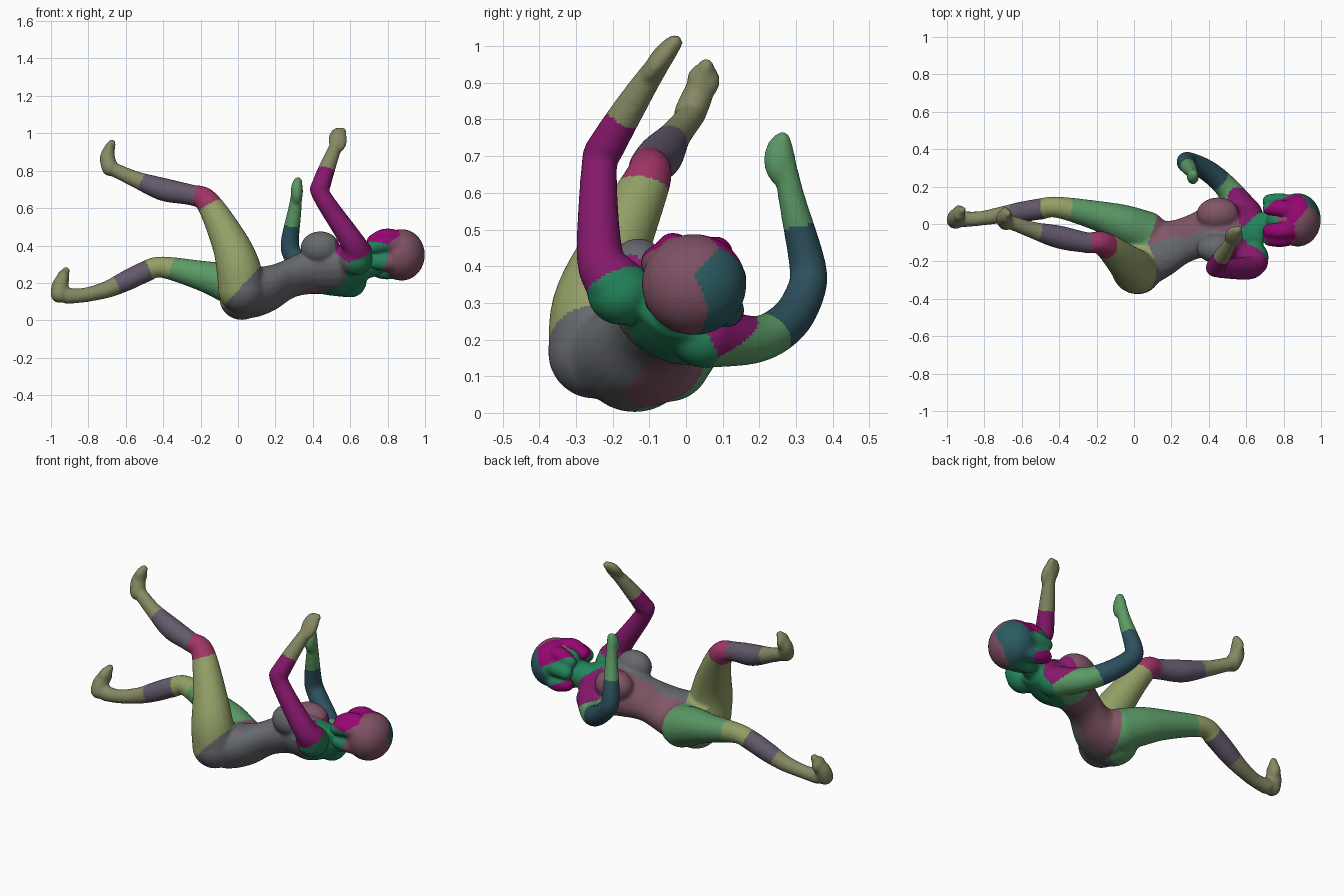
import bpy, bmesh, math
from mathutils import Vector, Matrix, kdtree


def spline(pts, n=5):
    """Catmull-Rom samples through points of any dimension."""
    out = []
    for i in range(len(pts) - 1):
        p = [pts[max(i - 1, 0)], pts[i], pts[i + 1], pts[min(i + 2, len(pts) - 1)]]
        for k in range(n):
            t = k / n
            out.append([0.5 * (2 * b + (c - a) * t + (2 * a - 5 * b + 4 * c - d) * t * t
                               + (3 * b - a - 3 * c + d) * t ** 3) for a, b, c, d in zip(*p)])
    return out + [list(pts[-1])]


def skin(bm, rings):
    """Closed loft over rings given as (centre, side axis, depth axis)."""
    n = 20
    vs = [[bm.verts.new(c + u * math.cos(2 * math.pi * k / n) + w * math.sin(2 * math.pi * k / n))
           for k in range(n)] for c, u, w in rings]
    for a, b in zip(vs, vs[1:]):
        for k in range(n):
            bm.faces.new((a[k], a[(k + 1) % n], b[(k + 1) % n], b[k]))
    bm.faces.new(vs[0][::-1])
    bm.faces.new(vs[-1])


def ball(bm, c, r, tilt=0):
    r = (r, r, r) if isinstance(r, (int, float)) else r
    m = Matrix.LocRotScale(Vector(c), Matrix.Rotation(tilt, 3, 'X'), Vector(r))
    bmesh.ops.create_icosphere(bm, subdivisions=4, radius=1, matrix=m)


def limb(bm, pts):
    """Round tapering tube through (x, y, z, radius) with rounded ends."""
    s = spline(pts)
    u, rings = Vector((0.3, 0.9, 0.2)), []
    for i, p in enumerate(s):
        t = (Vector(s[min(i + 1, len(s) - 1)][:3]) - Vector(s[max(i - 1, 0)][:3])).normalized()
        u = (u - t * u.dot(t)).normalized()
        rings.append((Vector(p[:3]), u * p[3], t.cross(u) * p[3]))
    skin(bm, rings)
    for p in (pts[0], pts[-1]):
        ball(bm, p[:3], p[3])


def finish(name, bm, smooth):
    """Fuse the overlapping volumes into one smooth skin."""
    bmesh.ops.recalc_face_normals(bm, faces=bm.faces)
    me = bpy.data.meshes.new(name)
    bm.to_mesh(me)
    bm.free()
    ob = bpy.data.objects.new(name, me)
    bpy.context.collection.objects.link(ob)
    bpy.context.view_layer.objects.active = ob
    ob.select_set(True)
    r = ob.modifiers.new("fuse", 'REMESH')
    r.mode, r.voxel_size = 'VOXEL', 0.009
    sm = ob.modifiers.new("soften", 'SMOOTH')
    sm.factor, sm.iterations = 0.5, smooth
    for m in ("fuse", "soften"):
        bpy.ops.object.modifier_apply(modifier=m)
    ob.data.polygons.foreach_set("use_smooth", [True] * len(ob.data.polygons))
    ob.select_set(False)
    return ob


def paint(ob, palette):
    """Give every face the colour of its nearest patch centre."""
    spots = [(p, i) for i, (_, ps) in enumerate(palette) for p in ps]
    kd = kdtree.KDTree(len(spots))
    for p, i in spots:
        kd.insert(p, i)
    kd.balance()
    for k, (col, _) in enumerate(palette):
        m = bpy.data.materials.new(f"{ob.name}_tone_{k}")
        m.diffuse_color = (*[c ** 2.2 for c in col], 1)
        ob.data.materials.append(m)
    for f in ob.data.polygons:
        f.material_index = kd.find(f.center)[1]


bm = bmesh.new()

# Torso: x, y, z, half width, half depth, roll in degrees
torso = [(-0.05, -0.15, 0.16, .12, .09, 8), (0.06, -0.155, 0.145, .185, .13, 10),
         (0.19, -0.13, 0.175, .15, .122, 16), (0.30, -0.075, 0.235, .13, .11, 22),
         (0.42, -0.03, 0.27, .15, .122, 28), (0.55, -0.04, 0.267, .172, .122, 28),
         (0.69, -0.035, 0.285, .10, .07, 28)]
rings = []
for x, y, z, w, d, a in spline(torso):
    a = math.radians(a)
    rings.append((Vector((x, y, z)), Vector((0, math.cos(a), -math.sin(a))) * w,
                  Vector((0, math.sin(a), math.cos(a))) * d))
skin(bm, rings)
ball(bm, (0.44, -0.13, 0.388), (.105, .08, .088))
ball(bm, (0.45, 0.052, 0.335), (.115, .09, .09))
ball(bm, (0.02, -0.14, 0.12), (.12, .14, .118))

# Neck, skull and chin
limb(bm, [(0.6, -0.04, 0.28, .08), (0.70, -0.01, 0.305, .078), (0.80, 0.02, 0.34, .075)])
ball(bm, (0.86, 0.02, 0.365), (.125, .115, .115))
ball(bm, (0.775, 0.02, 0.39), .066)

# Raised leg and foot
limb(bm, [(0.02, -0.25, 0.165, .126), (0.0, -0.248, 0.29, .118), (-0.05, -0.2, 0.43, .097),
          (-0.165, -0.105, 0.635, .065), (-0.25, -0.1, 0.67, .056),
          (-0.40, -0.07, 0.70, .062), (-0.55, -0.03, 0.755, .044), (-0.66, 0.01, 0.805, .038)])
limb(bm, [(-0.685, 0.01, 0.815, .044), (-0.698, 0.035, 0.875, .041), (-0.675, 0.055, 0.945, .022)])
ball(bm, (-0.688, 0.047, 0.905), (.028, .046, .05))

# Low leg and foot
limb(bm, [(0.06, -0.05, 0.15, .12), (-0.06, 0.0, 0.20, .105), (-0.2, 0.045, 0.24, .08),
          (-0.41, 0.09, 0.285, .057), (-0.5, 0.08, 0.258, .057),
          (-0.6, 0.065, 0.21, .055), (-0.7, 0.05, 0.165, .046), (-0.82, 0.03, 0.135, .039),
          (-0.91, 0.025, 0.13, .043)])
limb(bm, [(-0.955, 0.02, 0.14, .047), (-0.95, 0.04, 0.19, .044), (-0.92, 0.075, 0.265, .022)])
ball(bm, (-0.936, 0.055, 0.22), (.034, .046, .05))

# Arm reaching up
ball(bm, (0.63, -0.18, 0.33), .09)
limb(bm, [(0.64, -0.20, 0.36, .078), (0.605, -0.235, 0.43, .064), (0.445, -0.237, 0.67, .049),
          (0.447, -0.215, 0.73, .051), (0.51, -0.11, 0.90, .037), (0.557, -0.03, 1.01, .022)])
ball(bm, (0.534, -0.068, 0.965), (.05, .03, .08), -.65)

# Arm stretched out to the side and bent upward
limb(bm, [(0.60, 0.05, 0.21, .088), (0.5, 0.19, 0.20, .065), (0.40, 0.28, 0.25, .058),
          (0.305, 0.328, 0.335, .053), (0.277, 0.33, 0.41, .05), (0.305, 0.285, 0.6, .036),
          (0.32, 0.262, 0.742, .025)])
ball(bm, (0.315, 0.255, 0.69), (.033, .043, .07))

body = finish("body", bm, 8)
paint(body, [
    ((.57, .62, .40), [(-.05, -.2, .43), (-.12, -.12, .55), (-.02, -.28, .28), (-.4, .09, .29)]),  # thigh
    ((.36, .60, .40), [(-.1, .02, .2), (-.3, .07, .26), (.02, .03, .15), (.3, .29, .62), (.52, .16, .16)]),
    ((.62, .22, .40), [(-.185, -.1, .67)]),                                               # raised knee
    ((.39, .35, .42), [(-.28, -.1, .68), (-.42, -.07, .7), (-.55, .07, .23)]),            # shins
    ((.52, .53, .39), [(-.6, -.02, .77), (-.68, .03, .87), (-.75, .04, .15), (-.93, .04, .18),
                       (.5, -.12, .9)]),                                                  # feet, hand
    ((.40, .41, .43), [(.12, -.28, .15), (.25, -.18, .22), (.42, -.16, .4), (.5, -.2, .25)]),
    ((.50, .34, .40), [(.2, -.03, .15), (.3, .02, .22), (.44, .08, .35), (.85, .02, .36)]),
    ((.16, .52, .36), [(.66, -.16, .28), (.74, 0, .33), (.62, -.05, .2)]),                # shoulder, neck
    ((.52, .12, .42), [(.6, -.23, .43), (.51, -.24, .56), (.44, -.23, .7), (.6, .12, .29)]),
    ((.19, .32, .37), [(.29, .33, .4), (.37, .29, .28)])])

# Wavy hair: a cap behind the face with soft locks along both sides
bm = bmesh.new()
ball(bm, (0.875, 0.022, 0.35), (.124, .143, .138))
for y, z in [(-0.075, 0.41), (-0.035, 0.445), (0.08, 0.435), (0.115, 0.37),
             (0.11, 0.28), (-0.065, 0.31), (0.02, 0.265)]:
    limb(bm, [(0.93, 0.02 + (y - .02) * .6, 0.35 + (z - .35) * .6, .045),
              (0.80, y, z, .048), (0.725, y * 1.06, z * .8 + .065, .039)])
hair = finish("hair", bm, 10)
paint(hair, [((.49, .32, .39), [(.9, -.1, .35), (.95, 0, .45), (.85, -.08, .28), (.97, -.02, .3)]),
             ((.58, .06, .44), [(.76, -.04, .47), (.84, .1, .46), (.71, .15, .26)]),
             ((.16, .50, .36), [(.76, .17, .36), (.72, -.1, .33), (.78, .03, .2)]),
             ((.18, .36, .38), [(.96, .1, .36), (.92, .13, .28)])])
